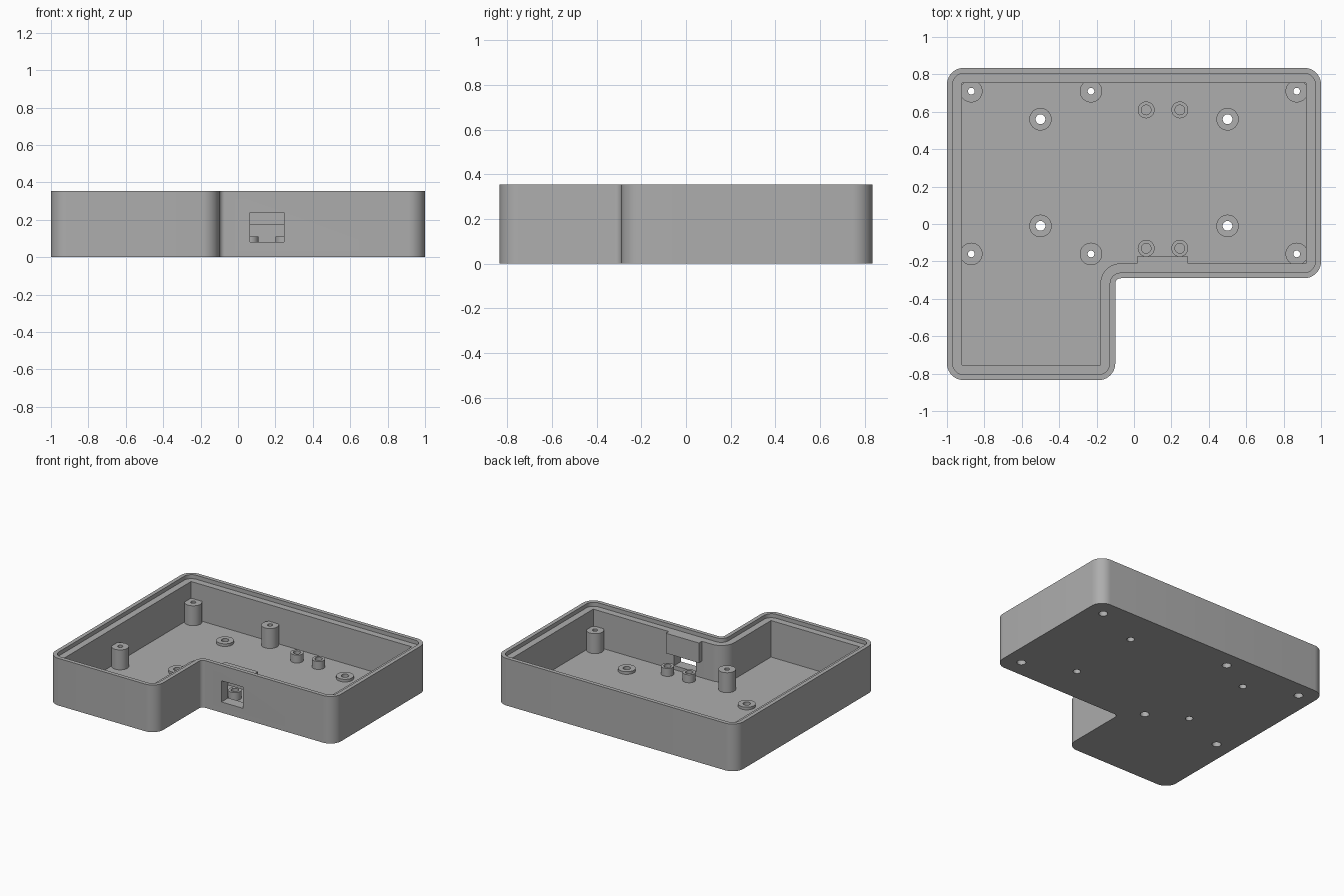
import bpy, bmesh, math
from mathutils import Vector

if "Cube" in bpy.data.objects:
    bpy.data.objects.remove(bpy.data.objects["Cube"])

HEIGHT, LEDGE, FLOOR = 0.355, 0.325, 0.05
ROUND, INNER_ROUND = 0.09, 0.03

grey = bpy.data.materials.new("matte_grey")
grey.use_nodes = True
grey.diffuse_color = (0.42, 0.42, 0.42, 1)
grey.node_tree.nodes["Principled BSDF"].inputs["Base Color"].default_value = grey.diffuse_color


def finish(name, bm):
    bmesh.ops.recalc_face_normals(bm, faces=bm.faces)
    mesh = bpy.data.meshes.new(name)
    bm.to_mesh(mesh)
    bm.free()
    mesh.materials.append(grey)
    ob = bpy.data.objects.new(name, mesh)
    bpy.context.collection.objects.link(ob)
    return ob


def activate(ob):
    bpy.ops.object.select_all(action='DESELECT')
    ob.select_set(True)
    bpy.context.view_layer.objects.active = ob


def smooth(ob):
    activate(ob)
    bpy.ops.object.shade_smooth_by_angle(angle=math.radians(30))


def prism(name, outline, z0, z1):
    bm = bmesh.new()
    low = [bm.verts.new((x, y, z0)) for x, y in outline]
    high = [bm.verts.new((x, y, z1)) for x, y in outline]
    bm.faces.new(low)
    bm.faces.new(high)
    for i in range(len(low)):
        j = (i + 1) % len(low)
        bm.faces.new((low[i], low[j], high[j], high[i]))
    return finish(name, bm)


def box(name, x0, x1, y0, y1, z0, z1):
    return prism(name, [(x0, y0), (x1, y0), (x1, y1), (x0, y1)], z0, z1)


def circle(x, y, r, n=32):
    return [(x + r * math.cos(2 * math.pi * i / n), y + r * math.sin(2 * math.pi * i / n))
            for i in range(n)]


def lathe(name, x, y, profile, n=32):
    """Spin a closed (radius, z) profile around a vertical axis."""
    bm = bmesh.new()
    rings = [[bm.verts.new((px, py, z)) for px, py in circle(x, y, r, n)] for r, z in profile]
    for a, b in zip(rings, rings[1:] + rings[:1]):
        for i in range(n):
            j = (i + 1) % n
            bm.faces.new((a[i], a[j], b[j], b[i]))
    ob = finish(name, bm)
    smooth(ob)
    return ob


def cut(ob, cutter):
    cutter.hide_render = True
    mod = ob.modifiers.new("cut", 'BOOLEAN')
    mod.operation, mod.solver, mod.object = 'DIFFERENCE', 'EXACT', cutter
    activate(ob)
    bpy.ops.object.modifier_apply(modifier=mod.name)
    bpy.data.objects.remove(cutter)


CORNERS = [Vector(p) for p in ((-1, -0.835), (-0.1, -0.835), (-0.1, -0.29),
                               (1, -0.29), (1, 0.835), (-1, 0.835))]


def l_outline(inset, steps=10):
    """L-shaped outline moved inward, with concentric rounded corners."""
    pts = []
    for i, p in enumerate(CORNERS):
        d1 = (CORNERS[i - 1] - p).normalized()
        d2 = (CORNERS[(i + 1) % len(CORNERS)] - p).normalized()
        convex = d2.cross(d1) > 0
        r = max(ROUND - inset, 0) if convex else INNER_ROUND + inset
        corner = p + (d1 + d2) * (inset if convex else -inset)
        if r < 0.015:
            pts.append(tuple(corner))
            continue
        c = corner + (d1 + d2) * r
        for k in range(steps + 1):
            t = math.pi / 2 * k / steps
            pts.append(tuple(c - (d2 * math.cos(t) + d1 * math.sin(t)) * r))
    return pts


# Tray shell: outer body, lid ledge, cavity
tray = prism("tray", l_outline(0), 0, HEIGHT)
cut(tray, prism("ledge_cutter", l_outline(0.03), LEDGE, HEIGHT + 0.1))
cut(tray, prism("cavity_cutter", l_outline(0.08), FLOOR, HEIGHT + 0.1))

# Port window and the backing block behind its upper part
cut(tray, box("port_cutter", 0.065, 0.245, -0.4, -0.19, 0.08, 0.24))
box("port_backing", 0.015, 0.29, -0.21, -0.175, 0.175, LEDGE)

# Tall screw posts, with a wide bore from below and a narrow one on top
for x in (-0.87, -0.23, 0.87):
    for y in (-0.16, 0.71):
        cut(tray, prism("hole_cutter", circle(x, y, 0.031), -0.1, 0.1))
        lathe("screw_post", x, y, [(0.06, FLOOR), (0.06, 0.2), (0.018, 0.2),
                                   (0.018, 0.13), (0.031, 0.13), (0.031, FLOOR)])

# Low mounting rings with through holes
for x in (-0.5, 0.5):
    for y in (-0.01, 0.56):
        cut(tray, prism("hole_cutter", circle(x, y, 0.026), -0.1, 0.1))
        lathe("mounting_ring", x, y, [(0.06, FLOOR), (0.06, 0.07), (0.026, 0.07), (0.026, FLOOR)])

# Small blind bosses
for x in (0.065, 0.245):
    for y in (-0.13, 0.61):
        lathe("small_boss", x, y, [(0.045, FLOOR), (0.045, 0.11), (0.026, 0.11), (0.026, FLOOR)])

smooth(tray)
